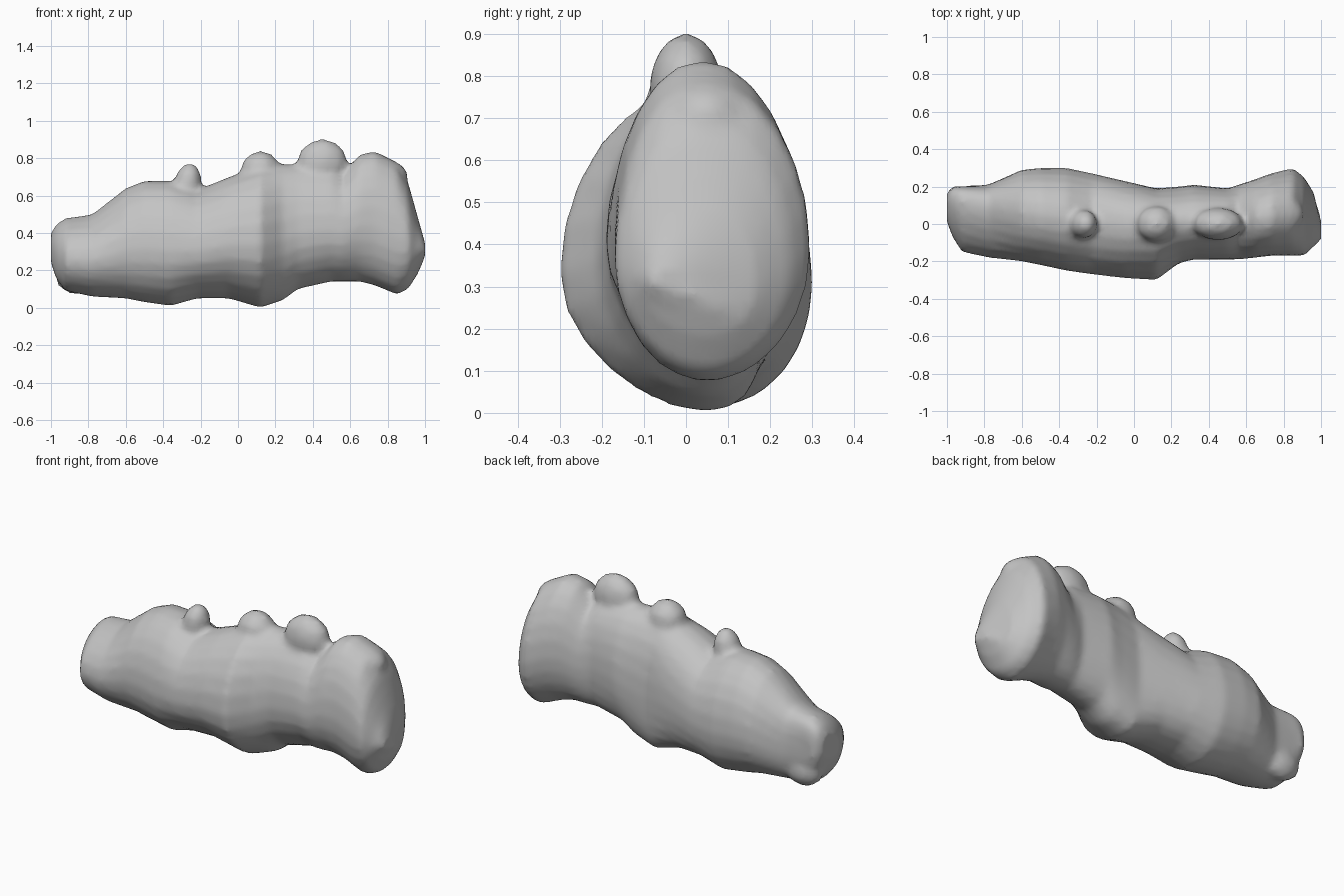
import bpy, bmesh
from math import sin, cos, pi, radians
from mathutils import Vector, Matrix

cube = bpy.data.objects.get("Cube")
if cube:
    bpy.data.objects.remove(cube, do_unlink=True)

# One stone colour for everything
stone = bpy.data.materials.new("stone grey")
stone.use_nodes = True
grey = (0.55, 0.55, 0.55, 1)
stone.diffuse_color = grey
stone.node_tree.nodes["Principled BSDF"].inputs["Base Color"].default_value = grey


def loft(bm, stations, keel, sides=24):
    """Egg-shaped rings along x, joined into one closed body."""
    rings = []
    for x, front, back, bottom, top, ridge in stations:
        middle = (front + back) / 2
        half = (back - front) / 2
        widest = bottom + (top - bottom) * 0.44
        ring = []
        for i in range(sides):
            angle = 2 * pi * i / sides
            rise = sin(angle)
            reach = top - widest if rise > 0 else widest - bottom
            pull = ridge if rise > 0 else keel
            y = middle + half * cos(angle) + (pull - middle) * rise ** 2
            ring.append(bm.verts.new((x, y, widest + reach * rise)))
        rings.append(ring)
    for near, far in zip(rings, rings[1:]):
        for i in range(sides):
            j = (i + 1) % sides
            bm.faces.new((near[i], near[j], far[j], far[i]))
    bm.faces.new(rings[0])
    bm.faces.new(rings[-1])


def lump(bm, centre, size, tilt=0):
    """A rounded swelling, tilted about the y axis."""
    place = (Matrix.Translation(Vector(centre))
             @ Matrix.Rotation(radians(tilt), 4, "Y")
             @ Matrix.Diagonal((*size, 1)))
    bmesh.ops.create_icosphere(bm, subdivisions=2, radius=1, matrix=place)


bm = bmesh.new()

# Main mass: x, front y, back y, bottom z, top z, ridge y
loft(bm, [
    (-1, .01, .17, .24, .4, .12),
    (-.97, -.07, .2, .15, .45, .13),
    (-.92, -.15, .2, .09, .48, .12),
    (-.78, -.18, .21, .06, .5, .09),
    (-.6, -.2, .29, .05, .64, .06),
    (-.5, -.22, .3, .03, .68, .05),
    (-.36, -.25, .3, .01, .68, .03),
    (-.22, -.27, .27, .05, .63, .01),
    (-.05, -.29, .23, .05, .7, -.01),
    (.12, -.3, .19, 0, .76, -.01),
    (.24, -.21, .2, .04, .77, .01),
    (.32, -.19, .21, .1, .77, .02),
    (.5, -.19, .19, .14, .76, .02),
    (.56, -.19, .21, .14, .72, .02),
    (.65, -.18, .24, .14, .82, .03),
    (.73, -.17, .27, .12, .84, .04),
    (.85, -.17, .3, .07, .78, .05),
    (.91, -.17, .25, .1, .67, .05),
    (.96, -.12, .17, .18, .49, .03),
    (1, -.09, 0, .27, .35, -.04),
], keel=.05)

# Knobs along the ridge
lump(bm, (.45, 0, .77), (.14, .09, .135))
lump(bm, (.12, 0, .73), (.11, .1, .11))
lump(bm, (-.27, 0, .66), (.075, .08, .12), tilt=10)
lump(bm, (.83, .05, .7), (.08, .09, .08), tilt=25)

# Heel under the low end
lump(bm, (-.86, .14, .17), (.12, .07, .1))

bmesh.ops.recalc_face_normals(bm, faces=bm.faces)
mesh = bpy.data.meshes.new("rock_body")
bm.to_mesh(mesh)
bm.free()
mesh.materials.append(stone)
rock = bpy.data.objects.new("rock_body", mesh)
bpy.context.collection.objects.link(rock)

# Fuse the lumps into one skin and soften the joins
fuse = rock.modifiers.new("fuse", "REMESH")
fuse.mode = "VOXEL"
fuse.voxel_size = 0.02
fuse.use_smooth_shade = True
soften = rock.modifiers.new("soften", "SMOOTH")
soften.factor = 0.5
soften.iterations = 3
